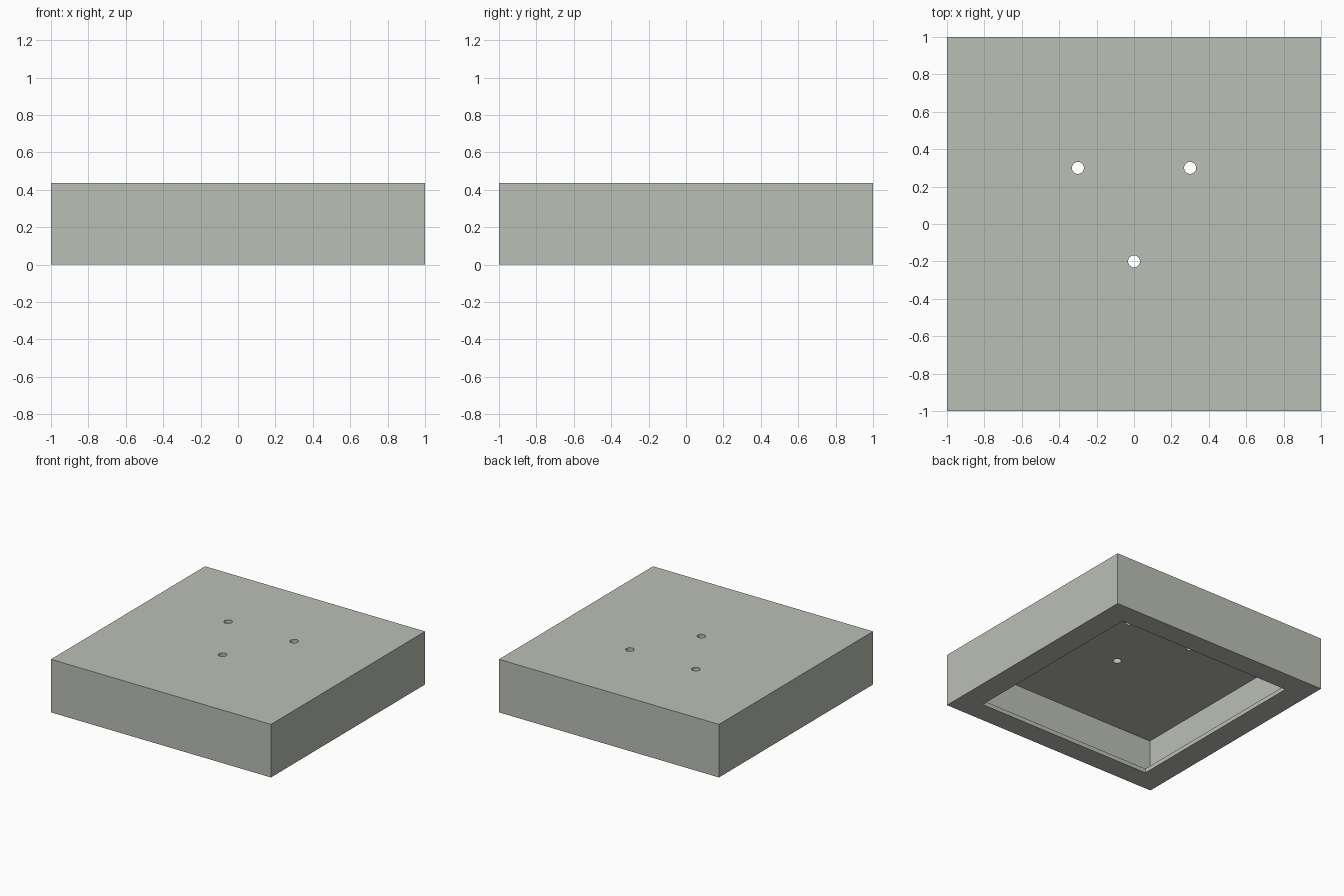
import bpy
import bmesh
from mathutils import Matrix

default = bpy.data.objects.get("Cube")
if default:
    bpy.data.objects.remove(default, do_unlink=True)

HEIGHT = 0.436        # overall height
WALL = 0.035          # sheet thickness
OPEN_X, OPEN_Y = 0.80, 0.82   # half sizes of the opening underneath
HOLES = [(-0.3, 0.3), (0.3, 0.3), (0.0, -0.2)]
HOLE_RADIUS = 0.032

grey = bpy.data.materials.new("warm grey")
grey.use_nodes = True
colour = (0.50, 0.52, 0.47, 1.0)
grey.diffuse_color = colour
grey.node_tree.nodes["Principled BSDF"].inputs["Base Color"].default_value = colour


def add_object(name, bm):
    bmesh.ops.recalc_face_normals(bm, faces=bm.faces[:])
    mesh = bpy.data.meshes.new(name)
    bm.to_mesh(mesh)
    bm.free()
    mesh.materials.append(grey)
    obj = bpy.data.objects.new(name, mesh)
    bpy.context.collection.objects.link(obj)
    return obj


# Hollow box with an inward rim: rectangular rings from lid to ceiling
inner = 1 - WALL
rings = [
    (1, 1, HEIGHT),                    # lid
    (1, 1, 0),                         # outer foot
    (OPEN_X, OPEN_Y, 0),               # rim opening, lower edge
    (OPEN_X, OPEN_Y, WALL),            # rim opening, upper edge
    (inner, inner, WALL),              # cavity floor
    (inner, inner, HEIGHT - WALL),     # cavity ceiling
]
bm = bmesh.new()
loops = [[bm.verts.new((sx * hx, sy * hy, z))
          for sx, sy in ((-1, -1), (1, -1), (1, 1), (-1, 1))]
         for hx, hy, z in rings]
for a, b in zip(loops, loops[1:]):
    for i in range(4):
        j = (i + 1) % 4
        bm.faces.new((a[i], a[j], b[j], b[i]))
bm.faces.new(loops[0])
bm.faces.new(loops[-1])
box = add_object("hollow_box", bm)

# Three round holes through the lid
bm = bmesh.new()
for x, y in HOLES:
    bmesh.ops.create_cone(bm, cap_ends=True, segments=32,
                          radius1=HOLE_RADIUS, radius2=HOLE_RADIUS,
                          depth=0.2,
                          matrix=Matrix.Translation((x, y, HEIGHT)))
cutter = add_object("hole_cutter", bm)
cutter.hide_render = True

cut = box.modifiers.new("holes", 'BOOLEAN')
cut.operation = 'DIFFERENCE'
cut.solver = 'EXACT'
cut.object = cutter
bpy.context.view_layer.objects.active = box
box.select_set(True)
bpy.ops.object.modifier_apply(modifier=cut.name)
bpy.data.objects.remove(cutter, do_unlink=True)

# Smooth hole walls, sharp box edges
bpy.ops.object.shade_smooth_by_angle()
